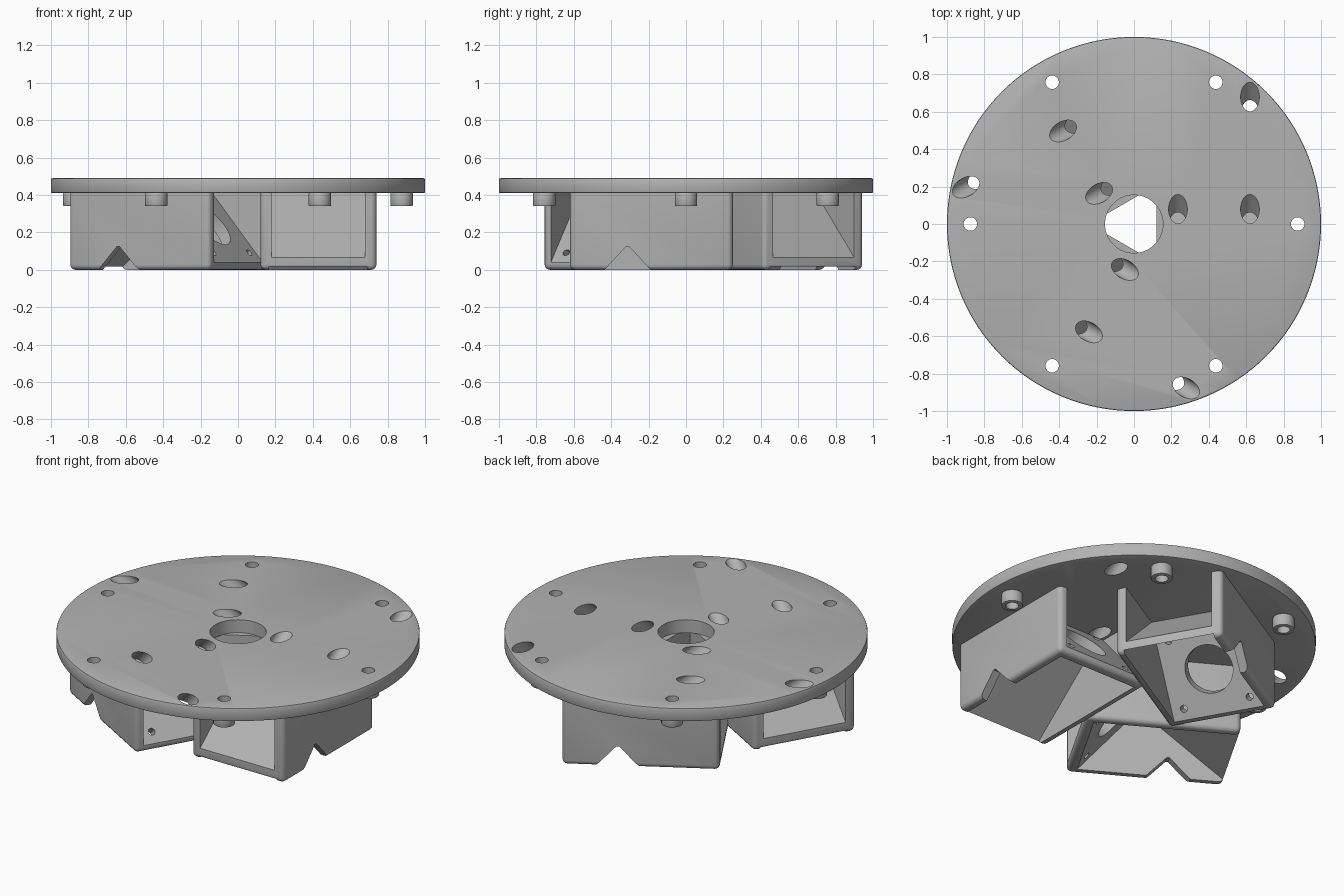
import bpy, bmesh
from math import radians, sin, cos, pi
from mathutils import Matrix, Vector

if "Cube" in bpy.data.objects:
    bpy.data.objects.remove(bpy.data.objects["Cube"], do_unlink=True)

grey = bpy.data.materials.new("plain_grey")
grey.use_nodes = True
colour = (0.45, 0.45, 0.45, 1)
grey.diffuse_color = colour
grey.node_tree.nodes["Principled BSDF"].inputs["Base Color"].default_value = colour

TILT = radians(40)      # motor axis above horizontal
TOP, UNDER = 0.49, 0.41  # disc faces


def tilted(a, q):
    """(y, z) of a point a along the motor axis and q down across it."""
    return (a * cos(TILT) + q * sin(TILT), a * sin(TILT) - q * cos(TILT))


def make(name, bm):
    bmesh.ops.recalc_face_normals(bm, faces=bm.faces)
    mesh = bpy.data.meshes.new(name)
    bm.to_mesh(mesh)
    bm.free()
    mesh.materials.append(grey)
    obj = bpy.data.objects.new(name, mesh)
    bpy.context.collection.objects.link(obj)
    return obj


def cylinder(name, radius, length, centre, tilt=0.0, sides=48, bevel=0.0):
    bm = bmesh.new()
    bmesh.ops.create_cone(bm, cap_ends=True, segments=sides, radius1=radius,
                          radius2=radius, depth=length)
    if bevel:
        rims = [e for e in bm.edges if abs(e.verts[0].co.z - e.verts[1].co.z) < 1e-5]
        bmesh.ops.bevel(bm, geom=rims, offset=bevel, segments=2, affect='EDGES', profile=0.5)
    bm.transform(Matrix.Translation(centre) @ Matrix.Rotation(tilt, 4, 'X'))
    return make(name, bm)


def prism(name, profile, x0, x1):
    """Extrude a (y, z) profile from x0 to x1."""
    bm = bmesh.new()
    face = bm.faces.new([bm.verts.new((x0, y, z)) for y, z in profile])
    moved = bmesh.ops.extrude_face_region(bm, geom=[face])["geom"]
    verts = [v for v in moved if isinstance(v, bmesh.types.BMVert)]
    bmesh.ops.translate(bm, verts=verts, vec=(x1 - x0, 0, 0))
    return make(name, bm)


def cut(obj, cutters):
    bpy.context.view_layer.objects.active = obj
    for cutter in cutters:
        mod = obj.modifiers.new("cut", 'BOOLEAN')
        mod.operation, mod.solver, mod.object = 'DIFFERENCE', 'EXACT', cutter
        bpy.ops.object.modifier_apply(modifier=mod.name)
        bpy.data.objects.remove(cutter, do_unlink=True)


def smooth(obj):
    bpy.ops.object.select_all(action='DESELECT')
    obj.select_set(True)
    bpy.context.view_layer.objects.active = obj
    bpy.ops.object.shade_smooth_by_angle(angle=radians(30))


def spin(point, turn):
    return Matrix.Rotation(turn, 3, 'Z') @ Vector(point)


# Round mounting disc with centre bore, screw holes and slanted tool holes
disc = cylinder("mounting_disc", 1.0, TOP - UNDER, (0, 0, (TOP + UNDER) / 2), sides=128, bevel=0.008)
holes = [cylinder("bore_cutter", 0.155, 0.4, (0, 0, 0.45), sides=64)]
for i in range(6):
    holes.append(cylinder("screw_cutter", 0.036, 0.4, spin((0.875, 0, 0.45), i * pi / 3), sides=32))
for i in range(3):
    turn = i * 2 * pi / 3
    for x, y in ((0.235, 0.08), (0.62, 0.08), (0.62, 0.68)):
        tool = cylinder("tool_cutter", 0.05, 0.6, (0, 0, 0), tilt=-(pi / 2 - TILT))
        tool.location = spin((x, y, TOP), turn)
        tool.rotation_euler.z = turn
        holes.append(tool)
bpy.context.view_layer.update()
cut(disc, holes)
smooth(disc)

# Six spacer bosses under the disc
for i in range(6):
    spot = spin((0.875, 0, 0.376), i * pi / 3)
    boss = cylinder("spacer_boss_%d" % (i + 1), 0.06, 0.072, spot, bevel=0.006)
    cut(boss, [cylinder("boss_cutter", 0.036, 0.3, spot, sides=32)])
    smooth(boss)

# Motor bracket: rounded block hollowed around a slanted motor pocket
X0, X1, Y0, Y1 = 0.12, 0.74, -0.62, 0.25
bracket = prism("motor_bracket_1", [(Y0, 0), (Y1, 0), (Y1, UNDER + 0.002), (Y0, UNDER + 0.002)], X0, X1)
bm = bmesh.new()
bm.from_mesh(bracket.data)
edges = [e for e in bm.edges if min(v.co.z for v in e.verts) < 0.1]
bmesh.ops.bevel(bm, geom=edges, offset=0.028, segments=4, affect='EDGES', profile=0.5)
bm.to_mesh(bracket.data)
bm.free()

ROOF, CEILING = -0.45, -0.41   # slanted cover, outer and inner side
FRONT, BACK = 0.15, 0.217      # motor plate, front and back side
cutters = [
    # space above the slanted cover
    prism("cover_cutter", [tilted(-0.6, ROOF), tilted(0.4, ROOF), (-0.9, 0.6)], X0 + 0.06, X1 - 0.06),
    # motor pocket, open below
    prism("pocket_cutter", [tilted(-0.8, CEILING), tilted(FRONT, CEILING), tilted(FRONT, 0.5)],
          X0 + 0.045, X1 - 0.05),
    # open space behind the motor plate
    prism("rear_cutter", [tilted(BACK, -0.6), tilted(BACK, 0.2), (0.5, 0.1), (0.5, 0.6)],
          X0 + 0.05, X1 - 0.05),
    # V notch in the outer wall
    prism("notch_cutter", [(-0.445, -0.01), (-0.32, 0.125), (-0.305, 0.125), (-0.18, -0.01)],
          X1 - 0.07, X1 + 0.1),
]
mid_x, mid_q = 0.4275, -0.131
motor_spots = [(mid_x, mid_q, 0.137)]
motor_spots += [(mid_x + sx * 0.1925, mid_q + sq * 0.193, 0.02) for sx in (-1, 1) for sq in (-1, 1)]
for x, q, radius in motor_spots:
    y, z = tilted((FRONT + BACK) / 2, q)
    cutters.append(cylinder("plate_cutter", radius, 0.12, (x, y, z), tilt=-(pi / 2 - TILT)))
cut(bracket, cutters)
smooth(bracket)

# Repeat the bracket around the centre
for i in (1, 2):
    other = bracket.copy()
    other.name = "motor_bracket_%d" % (i + 1)
    other.rotation_euler.z = i * 2 * pi / 3
    bpy.context.collection.objects.link(other)
